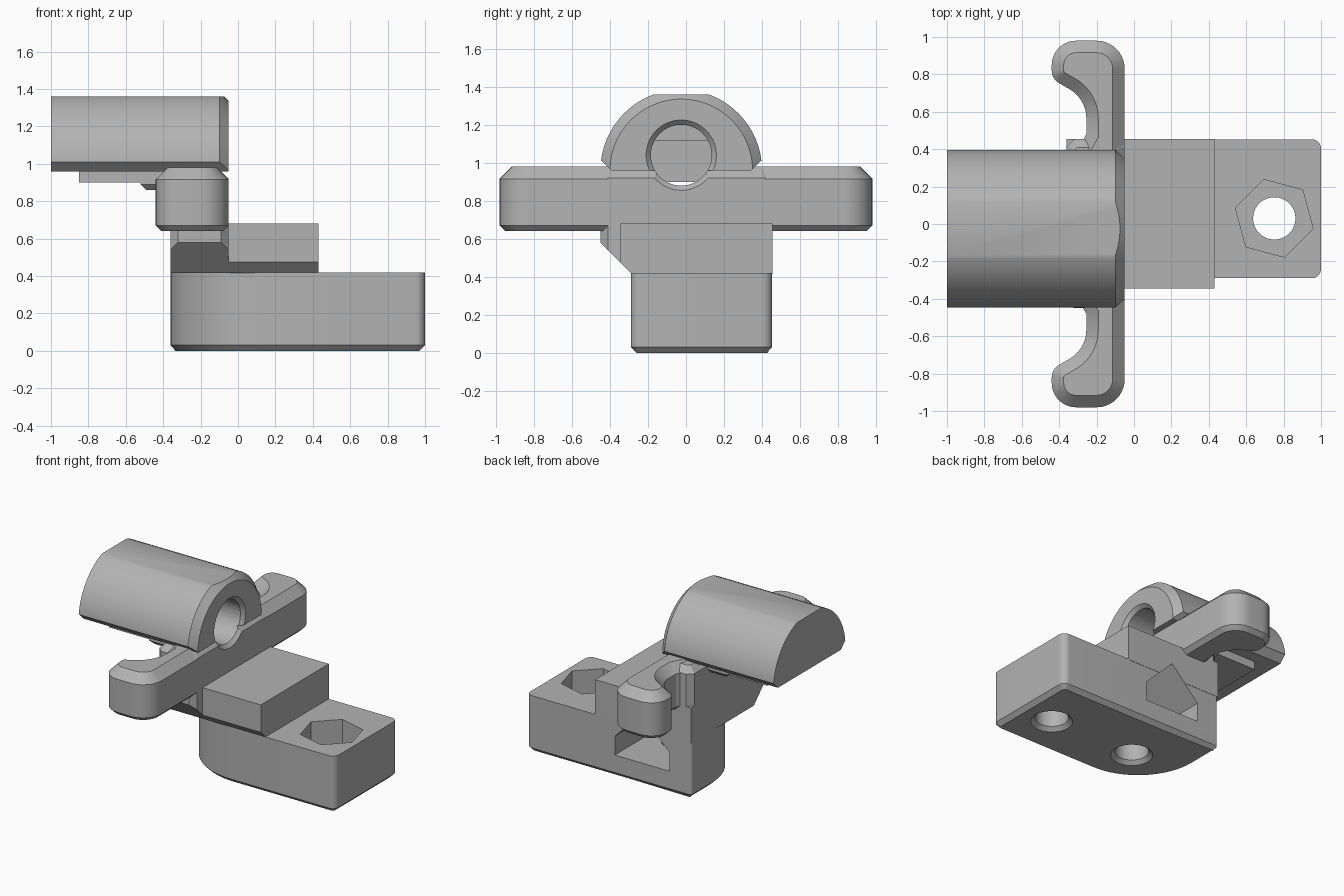
import bpy, bmesh, math
from mathutils import Vector

if "Cube" in bpy.data.objects:
    bpy.data.objects.remove(bpy.data.objects["Cube"])

grey = bpy.data.materials.new("plain_grey")
grey.use_nodes = True
colour = (0.45, 0.45, 0.45, 1)
grey.diffuse_color = colour
grey.node_tree.nodes["Principled BSDF"].inputs["Base Color"].default_value = colour

# Maps profile (u, v) and extrusion w onto the model axes
AXES = {
    "x": lambda u, v, w: (w, u, v),
    "y": lambda u, v, w: (u, w, v),
    "z": lambda u, v, w: (u, v, w),
}


def rounded(corners, steps=10):
    """Outline with an arc at every (x, y, radius) corner."""
    out = []
    n = len(corners)
    for i, (x, y, r) in enumerate(corners):
        p = Vector((x, y))
        if r == 0:
            out.append(p)
            continue
        a = (Vector(corners[i - 1][:2]) - p).normalized()
        b = (Vector(corners[(i + 1) % n][:2]) - p).normalized()
        half = a.angle(b) / 2
        centre = p + (a + b).normalized() * (r / math.sin(half))
        start = p + a * (r / math.tan(half)) - centre
        end = p + b * (r / math.tan(half)) - centre
        sweep = start.angle_signed(end)
        for k in range(steps + 1):
            t = -sweep * k / steps
            c, s = math.cos(t), math.sin(t)
            out.append(centre + Vector((start.x * c - start.y * s, start.x * s + start.y * c)))
    return out


def rect(u0, u1, v0, v1):
    return [(u0, v0), (u1, v0), (u1, v1), (u0, v1)]


def ring(u, v, r, sides=64, turn=0.0):
    return [(u + r * math.cos(turn + math.tau * k / sides),
             v + r * math.sin(turn + math.tau * k / sides)) for k in range(sides)]


def prism(name, outline, lo, hi, axis="z", cut_lo=0, cut_hi=0):
    """Extruded outline with optional chamfers around its two ends."""
    bm = bmesh.new()
    place = AXES[axis]
    rings = [[bm.verts.new(place(u, v, w)) for u, v in outline] for w in (lo, hi)]
    caps = [bm.faces.new(r) for r in rings]
    n = len(outline)
    for i in range(n):
        j = (i + 1) % n
        bm.faces.new((rings[0][i], rings[0][j], rings[1][j], rings[1][i]))
    bmesh.ops.recalc_face_normals(bm, faces=bm.faces)
    for cap, size in zip(caps, (cut_lo, cut_hi)):
        if size:
            bmesh.ops.bevel(bm, geom=list(cap.edges), offset=size, segments=1,
                            profile=0.5, affect="EDGES", clamp_overlap=False)
    bmesh.ops.recalc_face_normals(bm, faces=bm.faces)
    mesh = bpy.data.meshes.new(name)
    bm.to_mesh(mesh)
    bm.free()
    mesh.materials.append(grey)
    obj = bpy.data.objects.new(name, mesh)
    bpy.context.collection.objects.link(obj)
    return obj


def countersink(name, u, v, r, wide, w, depth, axis):
    """Conical cutter: wide at w, narrowing to r at w + depth."""
    obj = prism(name, ring(u, v, r), w, w + depth, axis)
    sides = len(obj.data.vertices) // 2
    for vert in obj.data.vertices[:sides]:
        k = vert.index
        a = math.tau * k / sides
        vert.co = AXES[axis](u + wide * math.cos(a), v + wide * math.sin(a), w)
    return obj


def combine(obj, helpers, operation="DIFFERENCE"):
    bpy.context.view_layer.objects.active = obj
    for helper in helpers:
        helper.hide_render = True
        mod = obj.modifiers.new(helper.name, "BOOLEAN")
        mod.operation = operation
        mod.solver = "EXACT"
        mod.object = helper
        bpy.ops.object.modifier_apply(modifier=mod.name)


MID = -0.025          # barrel axis in y
BOLT_Y = 0.03         # mounting holes in y

# Mounting base with one broad rounded corner
base = prism("mounting_base", rounded([
    (1, -0.29, 0.05), (1, 0.453, 0.05), (-0.36, 0.453, 0.02), (-0.36, -0.29, 0.5)], 16),
    0, 0.42, cut_lo=0.03)

# Step block and upright column on top of the base
step = prism("step_block", rect(-0.36, 0.43, -0.345, 0.455), 0.415, 0.68)
column = prism("upright_column", rounded([
    (-0.05, -0.45, 0.04), (-0.05, 0.455, 0.04),
    (-0.36, 0.455, 0.04), (-0.36, -0.45, 0.04)], 1), 0.415, 0.965, cut_hi=0.045)

# Finger wings with hooked tips
half = [(-0.05, 0.98, 0.15), (-0.44, 0.98, 0.13), (-0.44, 0.775, 0.08),
        (-0.255, 0.67, 0.18), (-0.255, 0.48, 0), (-0.3, 0.4, 0)]
wings = prism("finger_wings", rounded(half + [(x, -y, r) for x, y, r in reversed(half)]),
              0.64, 0.98, cut_lo=0.03, cut_hi=0.064)

# Half round barrel with a flat top and relieved lower edges
barrel = prism("barrel", ring(MID, 0.96, 0.425, 96), -1, -0.05, "x", cut_hi=0.05)
envelope = prism("barrel_envelope", [
    (MID - 0.37, 0.96), (MID + 0.37, 0.96), (MID + 0.42, 1.01), (MID + 0.5, 1.01),
    (MID + 0.5, 1.36), (MID - 0.5, 1.36), (MID - 0.5, 1.01), (MID - 0.42, 1.01)], -1.1, 0, "x")
combine(barrel, [envelope], "INTERSECT")
collar = prism("bore_collar", rect(-0.52, -0.3, MID - 0.28, MID + 0.28), 0.86, 1.0, cut_lo=0.03)

# Cutters
undercut = prism("undercut_cutter", [(-0.7, 0.3), (-0.17, 0.3), (-0.7, 0.83)], -0.5, 0.6, "x")
bore = prism("bore_cutter", ring(MID, 1.04, 0.16), -0.6, 0.1, "x")
bore_edge = countersink("bore_edge_cutter", MID, 1.04, 0.15, 0.19, -0.045, -0.04, "x")
cavity = prism("cavity_cutter", rect(-0.85, -0.52, MID - 0.28, MID + 0.28), 0.9, 1.12)
pocket = prism("nut_pocket_cutter", [
    (-0.18, 0.16), (0.27, 0.16), (0.27, 0.3), (0.045, 0.525), (-0.18, 0.3)], -0.17, 0.6, "y")
hex_seat = prism("hex_seat_cutter", ring(0.75, BOLT_Y, 0.215, 6, math.radians(-15)), 0.2, 0.6)
end_hole = prism("end_hole_cutter", ring(0.75, BOLT_Y, 0.113), -0.1, 0.3)
inner_hole = prism("inner_hole_cutter", ring(0.045, BOLT_Y, 0.113), -0.1, 0.25)
hole_edges = [countersink("hole_edge_cutter", x, BOLT_Y, 0.1, 0.147, -0.005, 0.045, "z")
              for x in (0.75, 0.045)]

combine(base, [pocket, hex_seat, end_hole, inner_hole] + hole_edges)
combine(step, [undercut, pocket])
combine(column, [undercut, pocket, bore, bore_edge])
combine(wings, [bore, bore_edge])
combine(barrel, [bore, bore_edge, cavity])
combine(collar, [bore])

# Remove the helpers and smooth the round surfaces
for helper in [undercut, bore, bore_edge, cavity, pocket, hex_seat, end_hole,
               inner_hole, envelope] + hole_edges:
    bpy.data.objects.remove(helper)

bpy.ops.object.select_all(action="DESELECT")
for part in (base, step, column, wings, barrel, collar):
    part.select_set(True)
bpy.context.view_layer.objects.active = base
bpy.ops.object.shade_smooth_by_angle(angle=math.radians(25))
